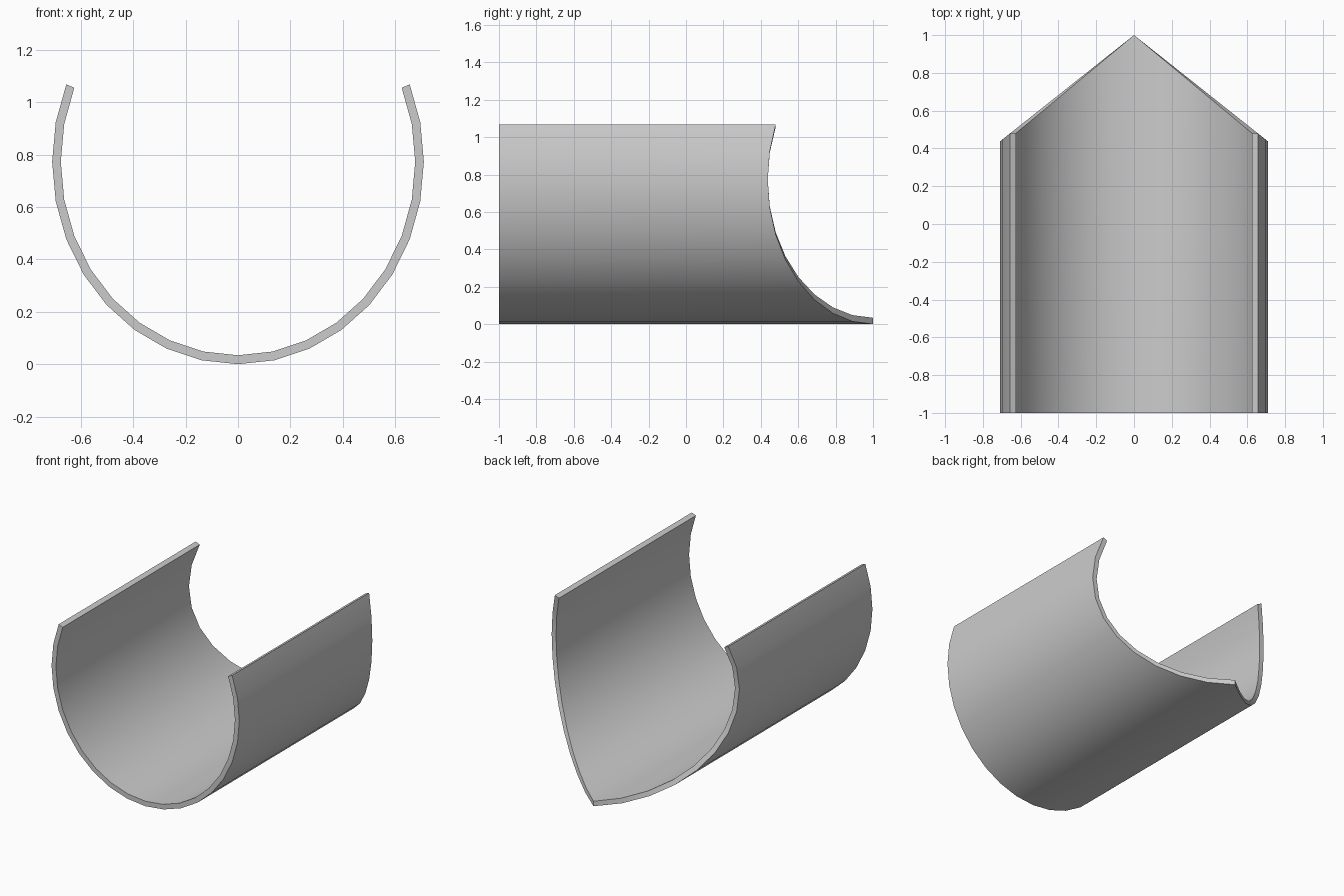
import bpy, bmesh
from math import sin, cos, radians

if "Cube" in bpy.data.objects:
    bpy.data.objects.remove(bpy.data.objects["Cube"])

STEP, N = radians(11.25), 10          # 20 facets around the open trough
CENTRE_Z = 0.773
OUTER, INNER = (0.71, 0.773), (0.677, 0.739)


def ring(bm, radii, angle, y):
    """One vertex on the elliptical section, measured from the bottom."""
    return bm.verts.new((radii[0] * sin(angle), y, CENTRE_Z - radii[1] * cos(angle)))


# Section loops: front outer, front inner, back inner, back outer
bm = bmesh.new()
loops = []
for i in range(-N, N + 1):
    a = i * STEP
    back = 1 - 0.793 * abs(OUTER[0] * sin(a))   # pointed back end
    loops.append([ring(bm, OUTER, a, -1), ring(bm, INNER, a, -1),
                  ring(bm, INNER, a, back), ring(bm, OUTER, a, back)])

# Walls between neighbouring loops, plus the two long rims
for p, q in zip(loops, loops[1:]):
    for k in range(4):
        m = (k + 1) % 4
        bm.faces.new((p[k], p[m], q[m], q[k]))
bm.faces.new(loops[0])
bm.faces.new(loops[-1])
bmesh.ops.recalc_face_normals(bm, faces=bm.faces)

mesh = bpy.data.meshes.new("curved_trough")
bm.to_mesh(mesh)
bm.free()
trough = bpy.data.objects.new("curved_trough", mesh)
bpy.context.collection.objects.link(trough)

# Smooth curved walls, crisp rims
bpy.context.view_layer.objects.active = trough
trough.select_set(True)
bpy.ops.object.shade_smooth_by_angle(angle=radians(30))
